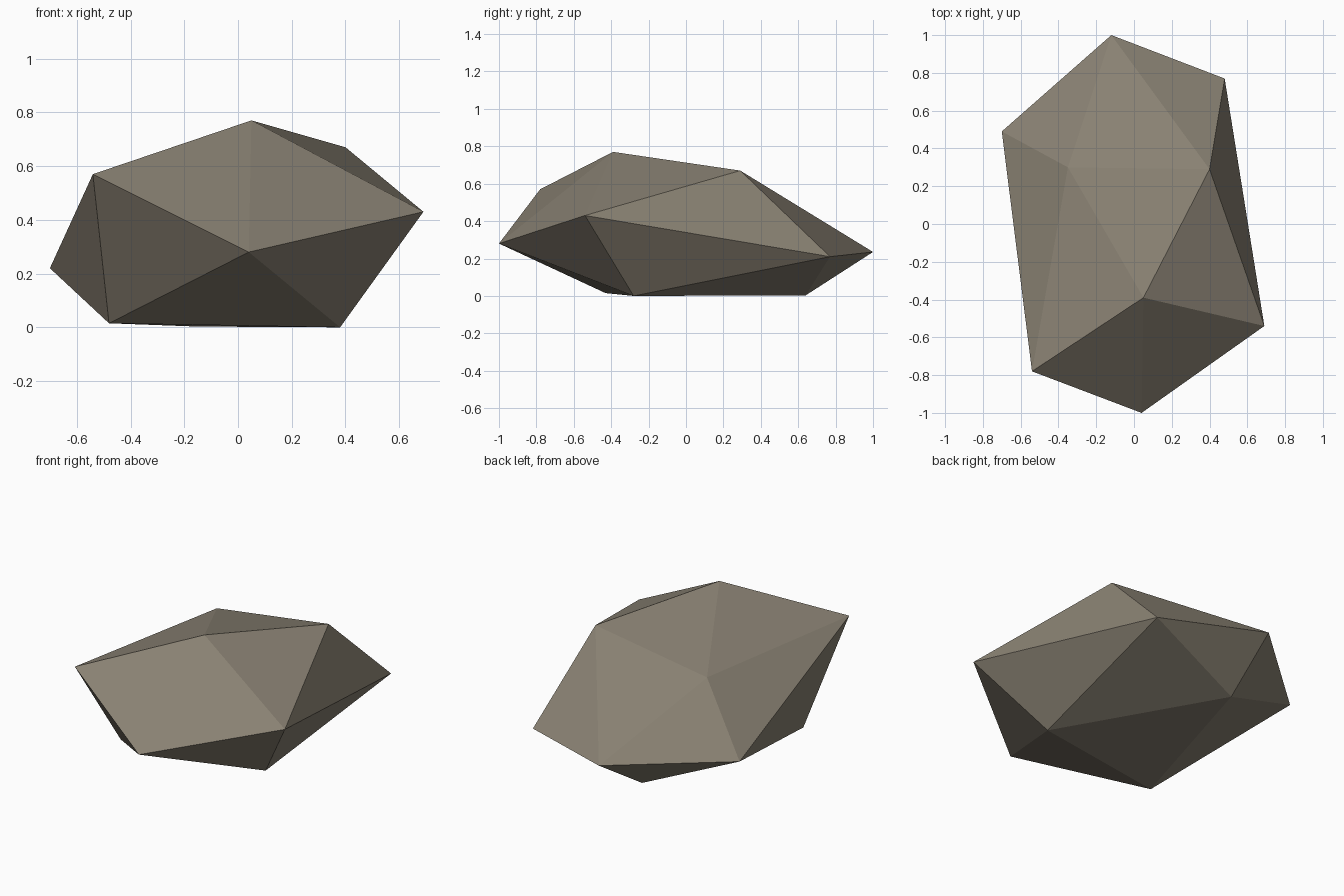
import bpy
import bmesh
from mathutils import Vector

cube = bpy.data.objects.get("Cube")
if cube:
    bpy.data.objects.remove(cube, do_unlink=True)

# Stone colour
stone = bpy.data.materials.new("warm_grey_stone")
stone.use_nodes = True
colour = (0.25, 0.22, 0.17, 1.0)
stone.diffuse_color = colour
shader = next(n for n in stone.node_tree.nodes if n.type == "BSDF_PRINCIPLED")
shader.inputs["Base Color"].default_value = colour
shader.inputs["Roughness"].default_value = 0.9

# Twelve corners of the rock, as a skewed icosahedron
corners = {
    # crown
    "crest": (0.05, -0.39, 0.77),
    "shoulder": (0.40, 0.29, 0.67),
    "saddle": (-0.35, 0.30, 0.56),
    "brow": (-0.54, -0.78, 0.57),
    # waist
    "nose": (0.04, -1.0, 0.28),
    "elbow": (0.69, -0.54, 0.43),
    "heel": (0.48, 0.77, 0.21),
    "tail": (-0.12, 1.0, 0.235),
    "hip": (-0.70, 0.49, 0.22),
    # underside
    "foot_a": (-0.48, -0.43, 0.015),
    "foot_b": (0.38, -0.28, 0.0),
    "foot_c": (-0.155, 0.64, 0.003),
}

# Rings of neighbours: each fan closes five facets around its hub
fans = {
    "saddle": "tail hip brow crest shoulder",
    "elbow": "shoulder crest nose foot_b heel",
    "foot_a": "brow nose foot_b foot_c hip",
}
# Facets that join the fans
joins = [
    "crest brow nose",
    "shoulder tail heel",
    "tail heel foot_c",
    "tail hip foot_c",
    "foot_b heel foot_c",
]

bm = bmesh.new()
vert = {name: bm.verts.new(Vector(co)) for name, co in corners.items()}

for hub, ring in fans.items():
    ring = ring.split()
    for a, b in zip(ring, ring[1:] + ring[:1]):
        bm.faces.new((vert[hub], vert[a], vert[b]))
for facet in joins:
    bm.faces.new([vert[name] for name in facet.split()])

bmesh.ops.recalc_face_normals(bm, faces=bm.faces[:])
for face in bm.faces:
    face.smooth = False

# Rock object
mesh = bpy.data.meshes.new("rock")
bm.to_mesh(mesh)
bm.free()
mesh.materials.append(stone)
rock = bpy.data.objects.new("rock", mesh)
bpy.context.collection.objects.link(rock)
